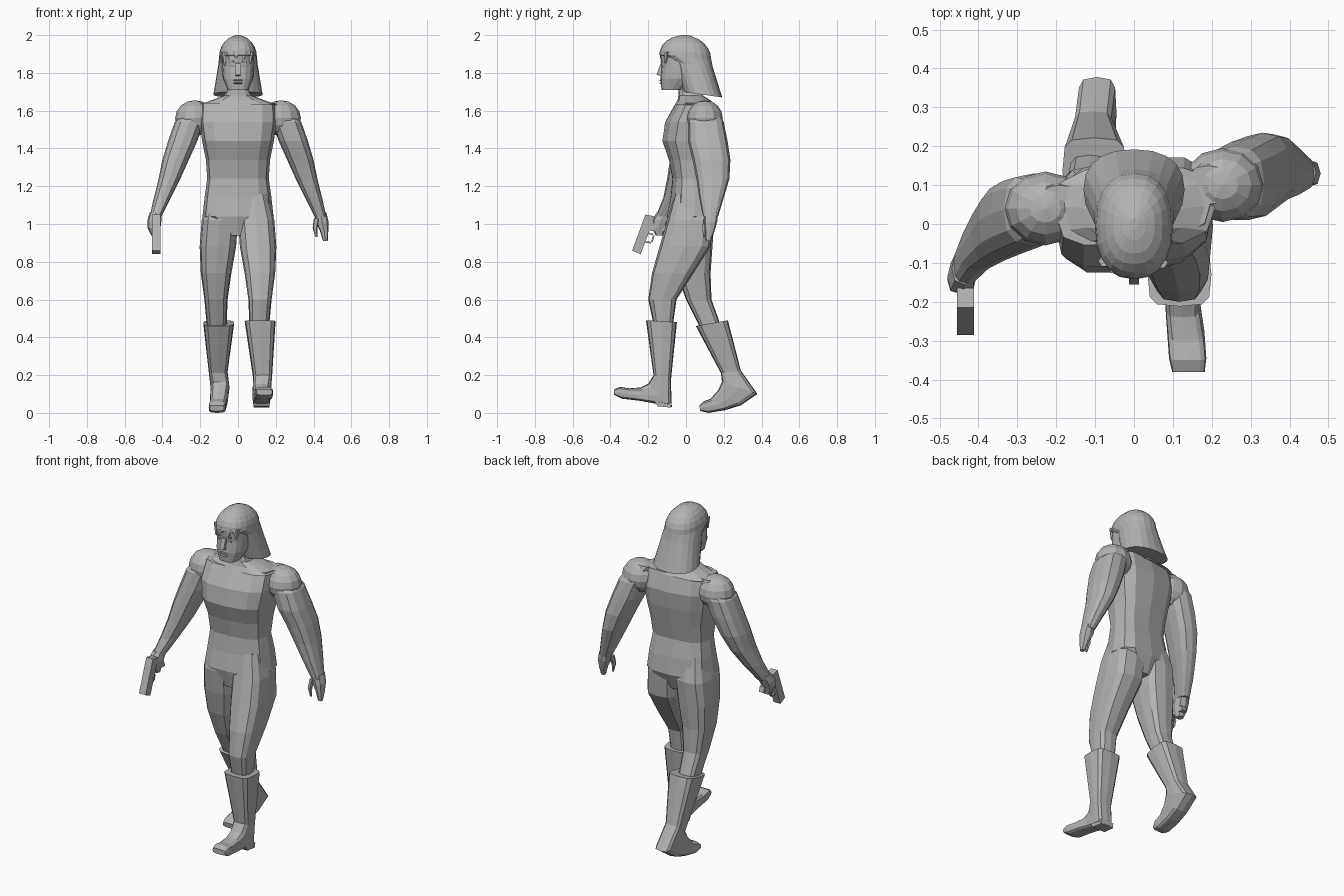
import bpy, bmesh, math
from mathutils import Matrix, Vector

if "Cube" in bpy.data.objects:
    bpy.data.objects.remove(bpy.data.objects["Cube"], do_unlink=True)

GREY = (0.45, 0.45, 0.45, 1)
material = bpy.data.materials.new("plain grey")
material.use_nodes = True
material.diffuse_color = GREY
material.node_tree.nodes["Principled BSDF"].inputs["Base Color"].default_value = GREY


def finish(name, bm):
    """Turn a bmesh into a named object with the grey material."""
    bmesh.ops.recalc_face_normals(bm, faces=bm.faces)
    mesh = bpy.data.meshes.new(name)
    bm.to_mesh(mesh)
    bm.free()
    mesh.materials.append(material)
    obj = bpy.data.objects.new(name, mesh)
    bpy.context.collection.objects.link(obj)


def signed_power(value, power):
    return math.copysign(abs(value) ** power, value)


def loft(name, rings, sides=12, power=0.75, skew=0.0):
    """Each ring: centre x, half width, front (y, z), back (y, z). Rings may lean."""
    bm = bmesh.new()
    loops = []
    for centre, half_width, front, back in rings:
        front, back = Vector((centre, *front)), Vector((centre, *back))
        middle, half_depth = (front + back) / 2, (back - front) / 2
        loop = []
        for i in range(sides):
            angle = math.tau * i / sides
            point = middle + half_depth * signed_power(math.sin(angle), power)
            point.x += half_width * signed_power(math.cos(angle), power)
            point.y += skew * point.x
            loop.append(bm.verts.new(point))
        loops.append(loop)
    for lower, upper in zip(loops, loops[1:]):
        for i in range(sides):
            j = (i + 1) % sides
            bm.faces.new((lower[i], lower[j], upper[j], upper[i]))
    bm.faces.new(loops[0])
    bm.faces.new(loops[-1])
    finish(name, bm)


def stack(name, start, step, inner, outer, fronts, backs, side=1, **options):
    """Loft level rings at evenly spaced heights; side mirrors them in x."""
    rings = []
    for i, (near, far, front, back) in enumerate(zip(inner, outer, fronts, backs)):
        height = start + step * i
        rings.append((side * (near + far) / 2, (far - near) / 2,
                      (front, height), (back, height)))
    loft(name, rings, **options)


def symmetric_stack(name, start, step, widths, fronts, backs, **options):
    stack(name, start, step, [-w for w in widths], widths, fronts, backs, **options)


def side_plate(name, centre, thickness, outline):
    """Extrude a side outline of (y, z) points across x."""
    bm = bmesh.new()
    edge = centre - thickness / 2
    face = bm.faces.new([bm.verts.new((edge, y, z)) for y, z in outline])
    made = bmesh.ops.extrude_face_region(bm, geom=[face])["geom"]
    moved = [v for v in made if isinstance(v, bmesh.types.BMVert)]
    bmesh.ops.translate(bm, verts=moved, vec=(thickness, 0, 0))
    finish(name, bm)


def ball(name, centre, radii):
    bm = bmesh.new()
    place = Matrix.Translation(centre) @ Matrix.Diagonal((*radii, 1))
    bmesh.ops.create_uvsphere(bm, u_segments=12, v_segments=8, radius=1, matrix=place)
    finish(name, bm)


# Torso, from crotch to collar, with the left shoulder drawn back
symmetric_stack("torso", .94, .1,
                widths=(.06, .188, .177, .163, .17, .19, .205, .2),
                fronts=(-.08, -.1, -.08, -.07, -.09, -.125, -.11, -.05),
                backs=(.11, .152, .14, .12, .14, .16, .17, .14),
                power=.65, skew=.1)

# Neck and head
symmetric_stack("neck", 1.63, .025, widths=(.21, .14, .075, .06, .06, .06),
                fronts=(-.06, -.045, -.04, -.04, -.04, -.05),
                backs=(.15, .13, .09, .07, .07, .07))
symmetric_stack("head", 1.71, .06, widths=(.055, .08, .085, .085, .07),
                fronts=(-.13, -.135, -.13, -.135, -.11),
                backs=(-.02, .06, .08, .08, .06), sides=16)
side_plate("nose", 0, .026, [(-.12, 1.86), (-.135, 1.85), (-.155, 1.79), (-.12, 1.78)])
for name, height in (("upper_lip", 1.755), ("lower_lip", 1.74)):
    symmetric_stack(name, height, .006, widths=(.02, .03, .02),
                    fronts=(-.13, -.143, -.13), backs=(-.1, -.1, -.1), sides=8)
for side, word in ((-1, "right"), (1, "left")):
    for feature, height, front in (("brow", 1.855, -.136), ("eye", 1.83, -.13)):
        stack(f"{word}_{feature}", height, .01, (.02, .02), (.045, .045),
              (front, front), (-.1, -.1), side, sides=8)

# Long hair: a flaring curtain below, a rounded cap above
hair = []
for i in range(4):
    t = i / 3
    hair.append((0, .13 - .026 * t, (-.015 - .055 * t, 1.7 + .16 * t),
                 (.192 - .05 * t, 1.67 + .16 * t)))
for i in range(6):
    angle = math.pi / 2 * i / 6
    spread, height = math.cos(angle) ** .9, 1.895 + .105 * math.sin(angle)
    hair.append((0, .1 * spread, (-.142 * spread, height),
                 (.133 * spread, height - .02 * spread)))
hair.append((0, .01, (-.015, 2), (.015, 2)))
loft("hair", hair, sides=20, power=.85)
for x, drop in ((-.07, .05), (-.045, .02), (-.01, .01), (.03, .02), (.065, .04)):
    front = x * x * 6 - .14
    tip, root = 1.89 - drop, 1.91
    loft("fringe_lock", [(x, .004, (front, tip), (front + .01, tip)),
                         (x, .022, (front, root), (front + .03, root))], sides=6)

# Arms share widths; the right swings forward and the left swings back
arm_swing = {
    "right": (-1, .04, (0, -.055, -.07, -.085, -.1, -.12, -.16),
              (.1, .13, .12, .1, .06, 0, -.07)),
    "left": (1, .1, (.05, .01, .01, .035, .055, .07, .09),
             (.15, .2, .22, .235, .23, .2, .17)),
}
for word, (side, depth, fronts, backs) in arm_swing.items():
    ball(word + "_shoulder", (side * .228, depth, 1.56), (.105, .095, .095))
    stack(word + "_arm", 1.64, -.1, (.14, .18, .215, .26, .305, .355, .405),
          (.24, .335, .37, .4, .42, .445, .468), fronts, backs, side, power=.75)

# Right fist around the grip, left hand hanging open
stack("right_fist", 1.06, -.04, (.405, .405, .41, .42), (.468, .48, .48, .46),
      (-.155, -.18, -.18, -.16), (-.07, -.09, -.11, -.12), -1, sides=8)
stack("left_palm", 1.06, -.05, (.405, .41, .435, .45), (.468, .48, .478, .475),
      (.095, .095, .1, .105), (.17, .165, .15, .13), sides=8)
stack("left_thumb", 1.03, -.05, (.402, .395, .41), (.43, .42, .42),
      (.09, .085, .09), (.13, .11, .1), sides=6)

# Pistol pointing down and forward
side_plate("pistol_slide", -.433, .044,
           [(-.215, 1.05), (-.165, 1.04), (-.24, .84), (-.285, .86)])
side_plate("pistol_grip", -.433, .03,
           [(-.19, 1.02), (-.1, .99), (-.09, .96), (-.2, .965)])
guard = [Vector(p) for p in ((-.21, .95), (-.175, .94), (-.185, .905), (-.225, .91))]
for a, b in zip(guard, guard[1:]):
    bar = (b - a).orthogonal().normalized() * .008
    side_plate("trigger_guard", -.433, .013, [a, b, b + bar, a + bar])

# Legs share widths and start inside the hips; the left strides, the right trails
leg_stride = {
    "left": (1, (-.06, -.1, -.14, -.18, -.2, -.17), (.1, .14, .13, .04, -.05, -.07)),
    "right": (-1, (-.06, -.1, -.08, -.05, 0, .07), (.11, .15, .14, .13, .135, .185)),
}
for word, (side, fronts, backs) in leg_stride.items():
    stack(word + "_leg", 1.16, -.14, (.01, 0, .01, .035, .055, .06),
          (.155, .192, .203, .197, .178, .165), fronts, backs, side, power=.62)

# Boots run down the shin, then turn along the foot to the toe
loft("left_boot", [
    (.117, .082, (-.212, .49), (-.048, .48)),
    (.13, .05, (-.172, .2), (-.08, .17)),
    (.124, .048, (-.2, .155), (-.075, .03)),
    (.125, .045, (-.24, .135), (-.165, .05)),
    (.133, .048, (-.3, .13), (-.25, .065)),
    (.138, .048, (-.35, .138), (-.34, .075)),
    (.14, .042, (-.38, .125), (-.38, .095))], power=.5)
loft("right_boot", [
    (-.102, .082, (.052, .46), (.222, .49)),
    (-.105, .05, (.185, .21), (.29, .225)),
    (-.095, .05, (.19, .165), (.378, .1)),
    (-.1, .048, (.17, .12), (.29, .04)),
    (-.105, .045, (.13, .075), (.21, .015)),
    (-.11, .045, (.09, .06), (.12, 0)),
    (-.112, .038, (.07, .04), (.075, .01))], power=.5)
side_plate("left_heel", .125, .084, [(-.075, .055), (-.165, .06), (-.15, .035), (-.08, .028)])
